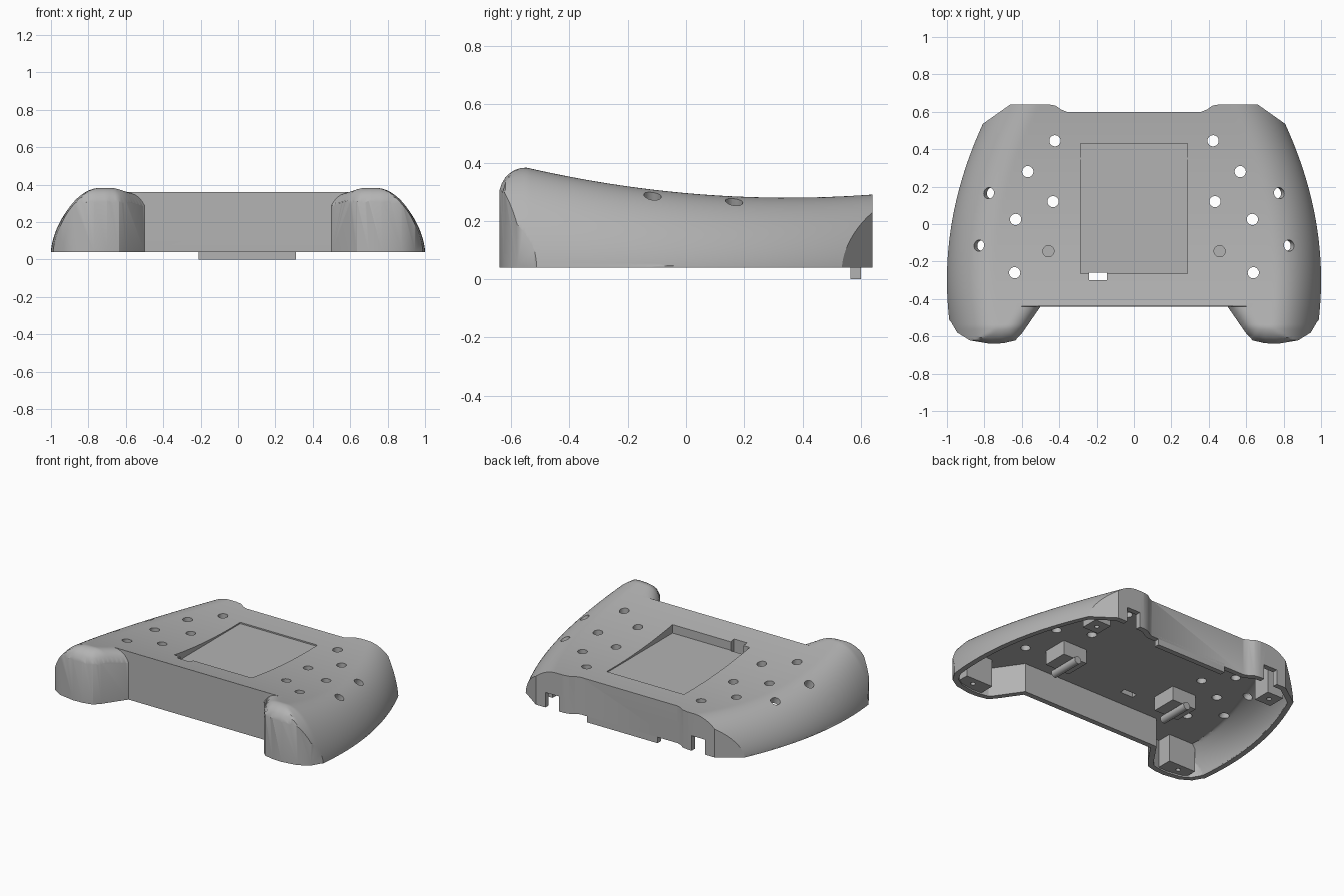
import bpy, bmesh, math
from mathutils import Vector, Matrix

if "Cube" in bpy.data.objects:
    bpy.data.objects.remove(bpy.data.objects["Cube"])

BASE = 0.04      # lower rim height
WALL = 0.035     # shell thickness
STEP_Y = -0.44   # front wall of the centre section

grey = bpy.data.materials.new("shell grey")
grey.diffuse_color = (0.45, 0.45, 0.45, 1)
grey.use_nodes = True
grey.node_tree.nodes["Principled BSDF"].inputs["Base Color"].default_value = grey.diffuse_color


def make_object(name, bm):
    bmesh.ops.recalc_face_normals(bm, faces=bm.faces)
    me = bpy.data.meshes.new(name)
    bm.to_mesh(me)
    bm.free()
    me.materials.append(grey)
    ob = bpy.data.objects.new(name, me)
    bpy.context.collection.objects.link(ob)
    return ob


def box(name, x0, x1, y0, y1, z0, z1):
    bm = bmesh.new()
    m = Matrix.Translation(((x0 + x1) / 2, (y0 + y1) / 2, (z0 + z1) / 2))
    m = m @ Matrix.Diagonal((x1 - x0, y1 - y0, z1 - z0, 1))
    bmesh.ops.create_cube(bm, size=1, matrix=m)
    return make_object(name, bm)


def cylinder(name, centre, r, length, rot=Matrix()):
    bm = bmesh.new()
    bmesh.ops.create_cone(bm, cap_ends=True, segments=24, radius1=r, radius2=r,
                          depth=length, matrix=Matrix.Translation(centre) @ rot)
    return make_object(name, bm)


def prism(name, pts, z0, z1):
    bm = bmesh.new()
    face = bm.faces.new([bm.verts.new((x, y, z0)) for x, y in pts])
    top = bmesh.ops.extrude_face_region(bm, geom=[face])["geom"]
    bmesh.ops.translate(bm, vec=(0, 0, z1 - z0),
                        verts=[v for v in top if isinstance(v, bmesh.types.BMVert)])
    return make_object(name, bm)


def boolean(ob, cutter, op="DIFFERENCE"):
    mod = ob.modifiers.new("cut", "BOOLEAN")
    mod.operation, mod.object, mod.solver = op, cutter, "EXACT"
    bpy.context.view_layer.objects.active = ob
    bpy.ops.object.modifier_apply(modifier=mod.name)
    bpy.data.objects.remove(cutter)


# Plan outline: centre front, rounded grip, wide side, chamfered back shoulder
GRIP = [(0.5, -0.44), (0.6, -0.585), (0.635, -0.622), (0.70, -0.637), (0.77, -0.64),
        (0.877, -0.622), (0.945, -0.58), (0.98, -0.52)]
HALF = GRIP + [(1.1, -0.40), (1.1, 0.33), (0.83, 0.52), (0.66, 0.64), (0.46, 0.64),
               (0.42, 0.633), (0.39, 0.612), (0.36, 0.6)]
OUTLINE = HALF + [(-x, y) for x, y in reversed(HALF)]


def inset(pts, w):
    out = []
    for i, p in enumerate(pts):
        a, b, c = Vector(pts[i - 1]), Vector(p), Vector(pts[(i + 1) % len(pts)])
        d1, d2 = (b - a).normalized(), (c - b).normalized()
        n1, n2 = Vector((-d1.y, d1.x)), Vector((-d2.y, d2.x))
        out.append(tuple(b + (n1 + n2) * w / (1 + n1.dot(n2))))
    return out


def half_width(y):
    return 1 - 0.275 * (y + 0.3) ** 2


def height(x, y, w):
    top = min(0.28 + 0.128 * (y - 0.35) ** 2, 0.383) - w
    t = min(max((half_width(y) - w - abs(x)) / 0.25, 0), 1)
    z = BASE + max((top - BASE) * (1 - (1 - t) ** 2) ** 0.6, 0.006)
    if y < STEP_Y and w == 0:        # rounded top edge of the grips
        r, d = 0.09, 1
        for a, b in zip(GRIP, GRIP[1:]):
            u = (Vector(b) - Vector(a)).normalized()
            d = min(d, u.x * (y - a[1]) - u.y * (x_abs(x) - a[0]))
        d = min(max(d, 0), r)
        z = max(min(z, top - r + math.sqrt(r * r - (r - d) ** 2)), BASE + 0.006)
    return z if w == 0 else min(z, 0.235)


def x_abs(x):
    return abs(x)


def solid(name, w, z0):
    """Lofted body: curved cross-sections along y, trimmed to the outline."""
    ys = [-0.68 + 0.012 * i for i in range(20)] + [STEP_Y - 0.0005, STEP_Y + 0.0005]
    ys += [-0.42 + 0.0275 * i for i in range(41)]
    n = 140
    bm = bmesh.new()
    rows = []
    for y in ys:
        xs = [(half_width(y) - w) * math.sin(math.pi / 2 * (2 * i / n - 1)) for i in range(n + 1)]
        rows.append([bm.verts.new((x, y, height(x, y, w))) for x in xs])
    for a, b in zip(rows, rows[1:]):
        for i in range(n):
            bm.faces.new((a[i], a[i + 1], b[i + 1], b[i]))
    rim = [e for e in bm.edges if e.is_boundary]
    low = bmesh.ops.extrude_edge_only(bm, edges=rim)["geom"]
    for v in low:
        if isinstance(v, bmesh.types.BMVert):
            v.co.z = z0
    bmesh.ops.contextual_create(bm, geom=[e for e in low if isinstance(e, bmesh.types.BMEdge)])
    ob = make_object(name, bm)
    boolean(ob, prism("trim", inset(OUTLINE, w), z0 - 0.1, 0.6), "INTERSECT")
    return ob


shell = solid("controller_shell", 0, BASE)

# Hollow inside, leaving screw posts and button blocks standing
cavity = solid("cavity", WALL, -0.1)
for s in (-1, 1):
    for x0, x1, y0, y1, z0 in ((0.70, 0.90, -0.70, -0.50, 0.05),
                               (0.62, 0.74, 0.40, 0.52, 0.05),
                               (0.34, 0.52, -0.21, -0.04, 0.14)):
        a, b = sorted((s * x0, s * x1))
        boolean(cavity, box("post", a, b, y0, y1, z0, 0.5))
boolean(shell, cavity)

# Screen recess and cable slot
boolean(shell, box("recess", -0.285, 0.285, -0.265, 0.43, 0.272, 0.6))
boolean(shell, box("slot", -0.24, -0.145, -0.30, -0.26, 0.1, 0.6))

# Button holes: x, y, tilt, bottom of the drill
HOLES = [(0.423, 0.445, 0, 0), (0.568, 0.28, 0, 0), (0.433, 0.12, 0, 0), (0.633, 0.025, 0, 0),
         (0.638, -0.26, 0, 0), (0.458, -0.145, 0, 0.2), (0.778, 0.165, 0.4, 0.14),
         (0.822, -0.115, 0.4, 0.14)]
for s in (-1, 1):
    for x, y, tilt, z0 in HOLES:
        zc = 0.27 if tilt else (z0 + 0.6) / 2
        length = 0.26 if tilt else 0.6 - z0
        boolean(shell, cylinder("drill", (s * x, y, zc), 0.03, length,
                                Matrix.Rotation(s * tilt, 4, "Y")))
    # Shoulder notches in the back wall and screw holes in the posts
    a, b = sorted((s * 0.49, s * 0.59))
    boolean(shell, box("notch", a, b, 0.55, 0.7, 0, 0.14))
    for x, y in ((0.81, -0.55), (0.68, 0.46)):
        boolean(shell, cylinder("screw", (s * x, y, 0.07), 0.015, 0.1))

bpy.ops.object.select_all(action="DESELECT")
shell.select_set(True)
bpy.context.view_layer.objects.active = shell
bpy.ops.object.shade_smooth_by_angle(angle=math.radians(30))

# Locking tab under the back wall
box("back_tab", -0.21, 0.31, 0.565, 0.6, 0, 0.06)

# Pegs under the button blocks
for s, side in ((-1, "left"), (1, "right")):
    peg = cylinder(side + "_peg", (s * 0.43, -0.125, 0.12), 0.025, 0.22,
                   Matrix.Rotation(math.pi / 2, 4, "X"))
    peg.select_set(True)
bpy.ops.object.shade_smooth_by_angle(angle=math.radians(30))
